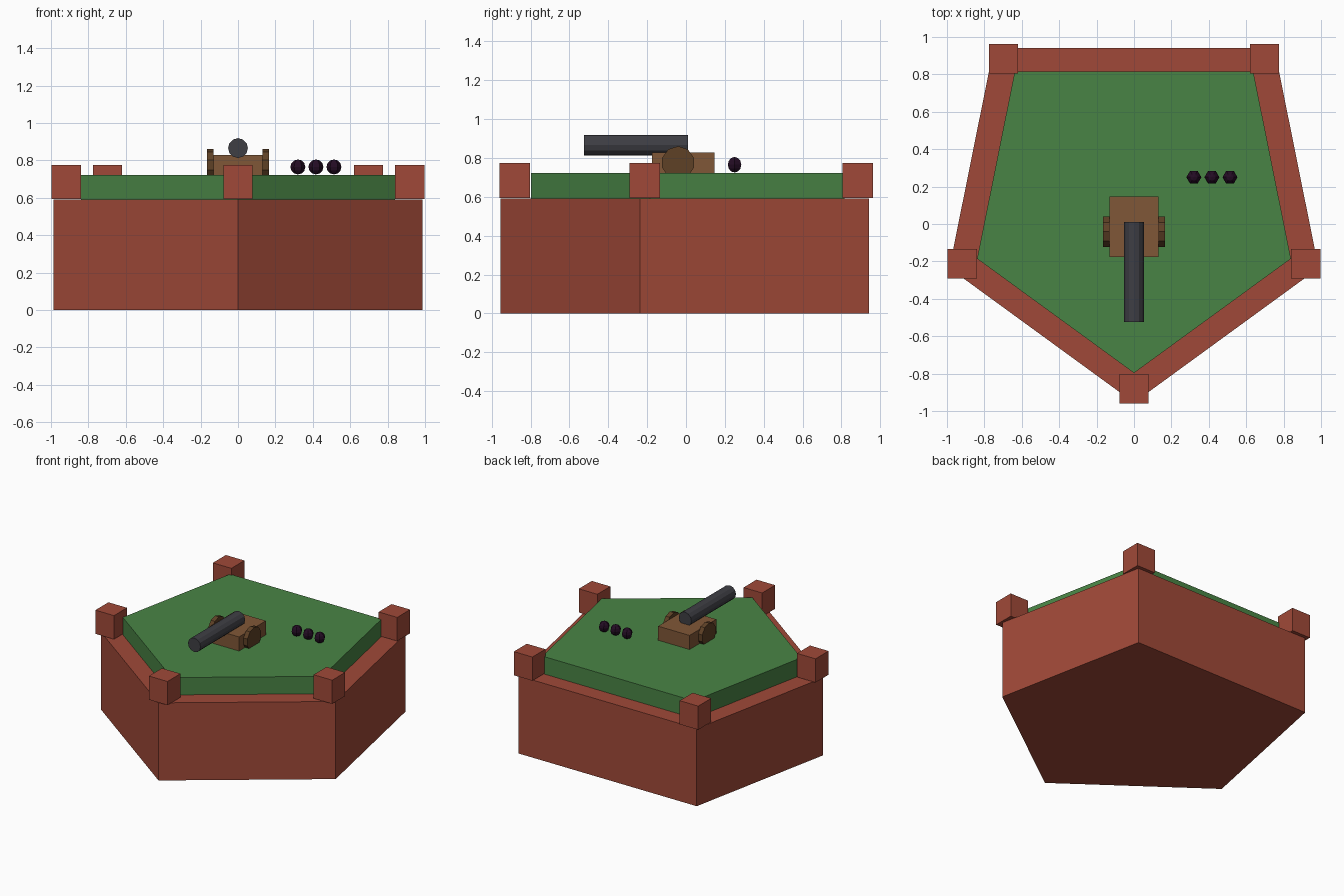
import bpy, bmesh, math
from mathutils import Matrix

if "Cube" in bpy.data.objects:
    bpy.data.objects.remove(bpy.data.objects["Cube"])


def material(name, r, g, b):
    lin = lambda c: ((c / 255 + 0.055) / 1.055) ** 2.4 if c > 10 else c / 255 / 12.92
    m = bpy.data.materials.new(name)
    m.diffuse_color = (lin(r), lin(g), lin(b), 1)
    m.use_nodes = True
    m.node_tree.nodes["Principled BSDF"].inputs["Base Color"].default_value = m.diffuse_color
    return m


BRICK = material("red brick", 160, 73, 56)
GRASS = material("grass green", 73, 132, 69)
WOOD = material("brown wood", 128, 87, 55)
DARK_WOOD = material("dark wood", 95, 65, 38)
IRON = material("gun iron", 62, 62, 68)
SHOT = material("black shot", 36, 12, 36)


def finish(name, bm, mat):
    bmesh.ops.recalc_face_normals(bm, faces=bm.faces)
    me = bpy.data.meshes.new(name)
    bm.to_mesh(me)
    bm.free()
    me.materials.append(mat)
    ob = bpy.data.objects.new(name, me)
    bpy.context.collection.objects.link(ob)
    return ob


def box(name, mat, center, size):
    bm = bmesh.new()
    bmesh.ops.create_cube(bm, size=1, matrix=Matrix.Translation(center) @ Matrix.Diagonal((*size, 1)))
    return finish(name, bm, mat)


def prism(name, mat, outline, z0, z1):
    bm = bmesh.new()
    low = bm.faces.new([bm.verts.new((x, y, z0)) for x, y in outline])
    top = bmesh.ops.extrude_face_region(bm, geom=[low], use_keep_orig=True)["geom"]
    bmesh.ops.translate(bm, vec=(0, 0, z1 - z0), verts=[v for v in top if isinstance(v, bmesh.types.BMVert)])
    return finish(name, bm, mat)


def cylinder(name, mat, center, radius, depth, sides, rot):
    bm = bmesh.new()
    bmesh.ops.create_cone(bm, cap_ends=True, segments=sides, radius1=radius, radius2=radius,
                          depth=depth, matrix=Matrix.Translation(center) @ rot)
    return finish(name, bm, mat)


# five-sided plan, shrunk about its own middle for the inner parts
PLAN = [(0, -0.955), (0.987, -0.236), (0.75, 0.942), (-0.75, 0.942), (-0.987, -0.236)]
MID_Y = 0.1


def scaled(s):
    return [(x * s, MID_Y + (y - MID_Y) * s) for x, y in PLAN]


# bastion walls and raised grass platform
prism("bastion_wall", BRICK, PLAN, 0, 0.59)
prism("grass_platform", GRASS, scaled(0.85), 0.588, 0.722)

# corner posts
for i, (x, y) in enumerate(scaled(0.93)):
    box(f"corner_post_{i + 1}", BRICK, (x, y, 0.685), (0.156, 0.156, 0.18))

# cannon
box("cannon_carriage", WOOD, (0, -0.015, 0.772), (0.264, 0.322, 0.114))
for side, label in ((-1, "left"), (1, "right")):
    cylinder(f"{label}_wheel", DARK_WOOD, (side * 0.148, -0.041, 0.775), 0.0855, 0.034, 10,
             Matrix.Rotation(math.pi / 2, 4, "Y") @ Matrix.Rotation(math.pi / 2, 4, "Z"))
cylinder("cannon_barrel", IRON, (0, -0.257, 0.866), 0.053, 0.536, 12, Matrix.Rotation(math.pi / 2, 4, "X"))

# row of cannon balls
for i in range(3):
    bm = bmesh.new()
    bmesh.ops.create_uvsphere(bm, u_segments=6, v_segments=6, radius=0.04,
                              matrix=Matrix.Translation((0.32 + 0.0965 * i, 0.25, 0.765))
                              @ Matrix.Rotation(math.pi / 2, 4, "Z"))
    finish(f"cannon_ball_{i + 1}", bm, SHOT)
